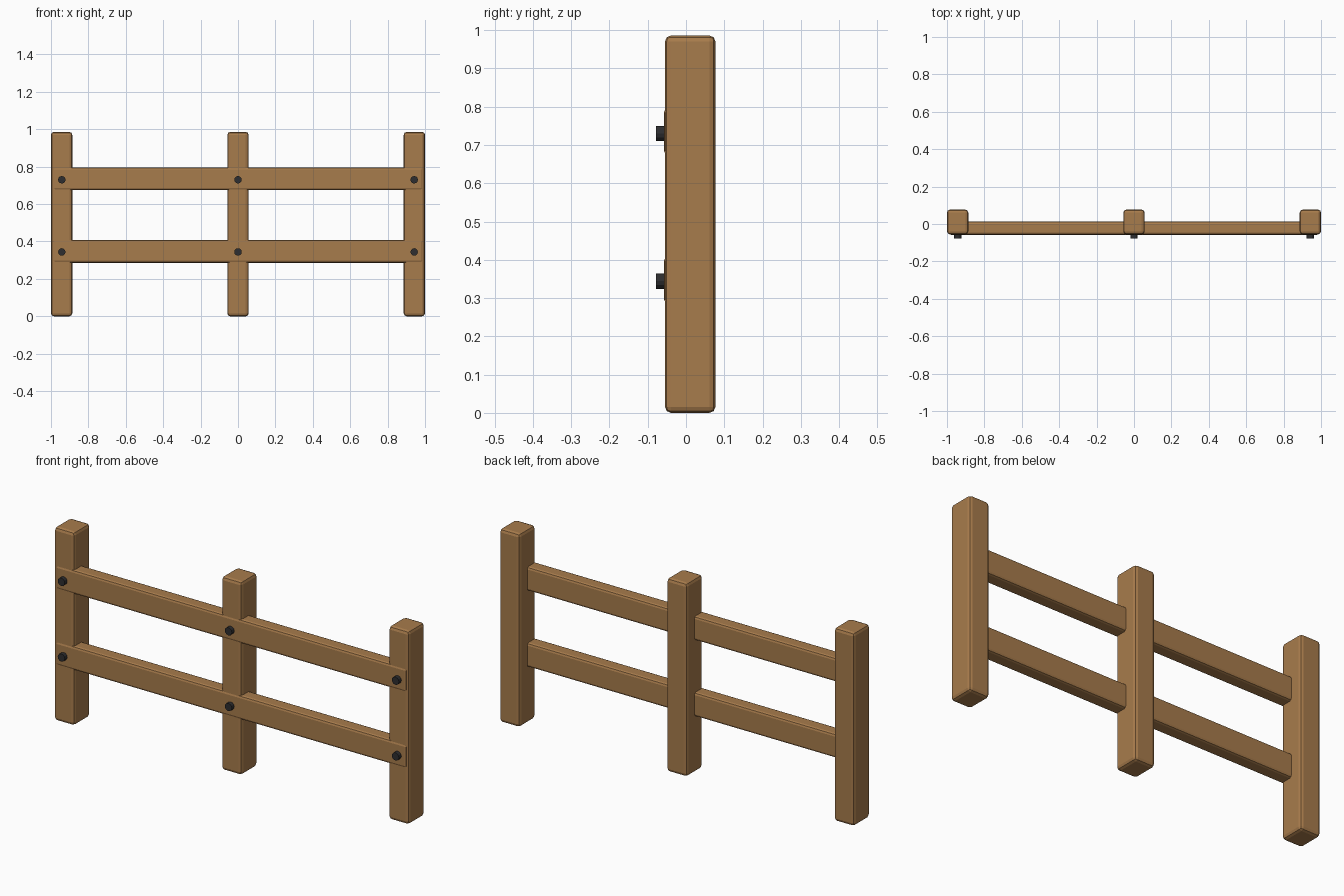
import bpy, bmesh, math
from mathutils import Matrix

if "Cube" in bpy.data.objects:
    bpy.data.objects.remove(bpy.data.objects["Cube"])


def material(name, rgb):
    m = bpy.data.materials.new(name)
    m.diffuse_color = (*rgb, 1)
    m.use_nodes = True
    m.node_tree.nodes["Principled BSDF"].inputs["Base Color"].default_value = m.diffuse_color
    return m


wood = material("brown wood", (0.39, 0.20, 0.072))
iron = material("dark iron", (0.027, 0.027, 0.029))


def add_object(name, bm, mat):
    mesh = bpy.data.meshes.new(name)
    bm.to_mesh(mesh)
    bm.free()
    mesh.materials.append(mat)
    ob = bpy.data.objects.new(name, mesh)
    bpy.context.collection.objects.link(ob)
    return ob


def beam(name, low, high, bevel):
    """Square timber between two corners, with softened edges."""
    bm = bmesh.new()
    bmesh.ops.create_cube(bm, size=1)
    for v in bm.verts:
        v.co = [low[i] if v.co[i] < 0 else high[i] for i in range(3)]
    bmesh.ops.bevel(bm, geom=bm.edges[:], offset=bevel, segments=2,
                    profile=0.5, affect='EDGES')
    return add_object(name, bm, wood)


def bolt(name, x, z):
    """Round bolt head sticking out of the front of a rail."""
    bm = bmesh.new()
    place = Matrix.Translation((x, -0.061, z)) @ Matrix.Rotation(math.pi / 2, 4, 'X')
    bmesh.ops.create_cone(bm, cap_ends=True, segments=12, radius1=0.02,
                          radius2=0.02, depth=0.034, matrix=place)
    return add_object(name, bm, iron)


# Upright posts
for side, x in (("left", -0.943), ("middle", 0), ("right", 0.943)):
    beam(side + "_post", (x - 0.057, -0.055, 0), (x + 0.057, 0.077, 0.986), 0.016)

# Horizontal rails with a bolt at every post
for level, z, bolt_z in (("lower", 0.347, 0.344), ("upper", 0.735, 0.73)):
    beam(level + "_rail", (-0.99, -0.058, z - 0.061), (0.99, 0.013, z + 0.061), 0.012)
    for side, x in (("left", -0.942), ("middle", 0), ("right", 0.942)):
        bolt(f"{level}_{side}_bolt", x, bolt_z)
